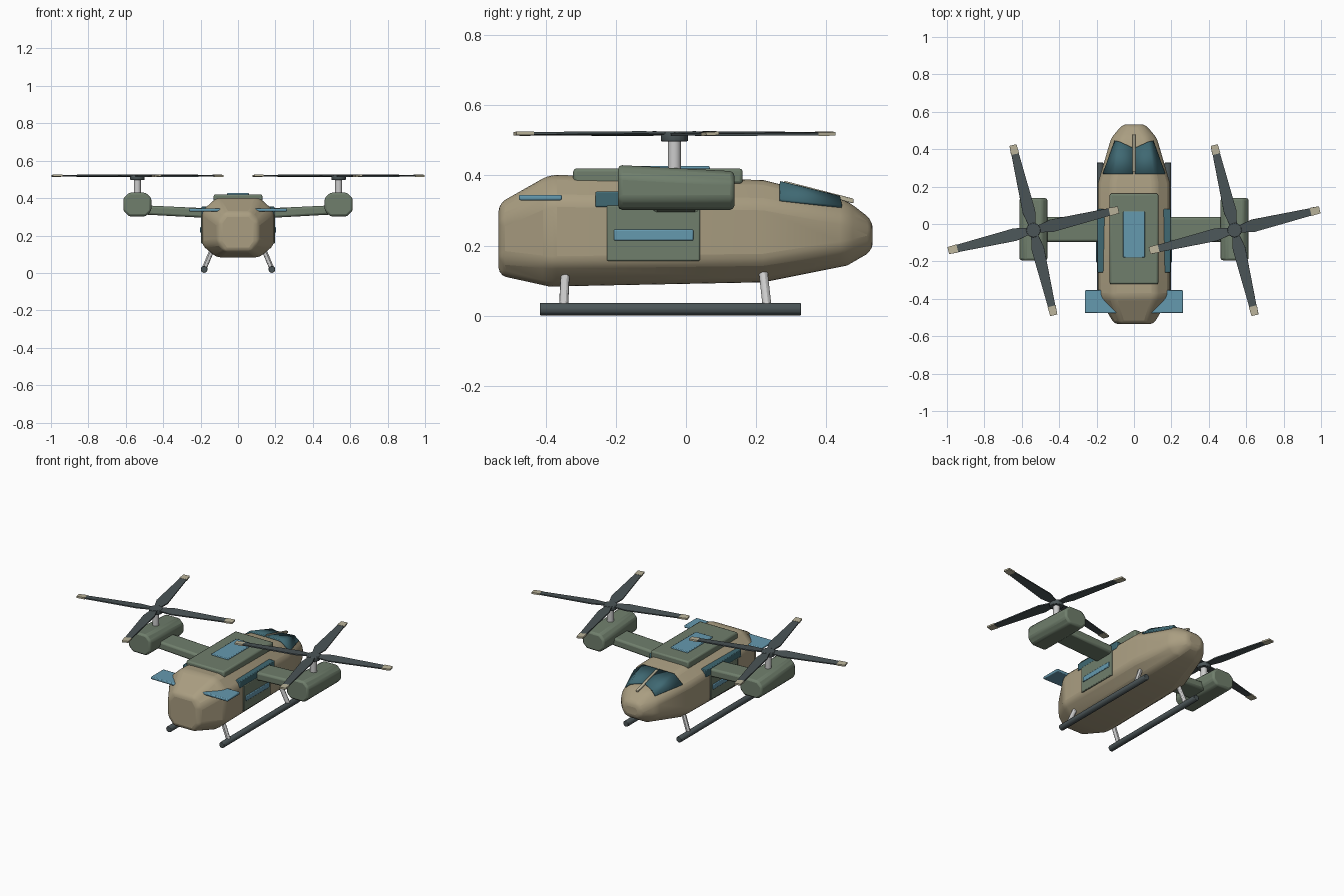
import bpy, bmesh, math
from mathutils import Vector, Matrix

if "Cube" in bpy.data.objects:
    bpy.data.objects.remove(bpy.data.objects["Cube"])


def material(name, rgb):
    m = bpy.data.materials.new(name)
    m.diffuse_color = (*rgb, 1)
    m.use_nodes = True
    m.node_tree.nodes["Principled BSDF"].inputs["Base Color"].default_value = m.diffuse_color
    return m


TAN = material("tan", (0.40, 0.34, 0.22))
GREEN = material("green", (0.16, 0.21, 0.15))
DARK = material("dark", (0.07, 0.09, 0.095))
BLUE = material("blue", (0.13, 0.32, 0.43))
TEAL = material("teal", (0.05, 0.14, 0.17))
CREAM = material("cream", (0.50, 0.46, 0.33))


def finish(name, bm, mat=None, bevel=0, segments=2):
    bmesh.ops.recalc_face_normals(bm, faces=bm.faces)
    me = bpy.data.meshes.new(name)
    bm.to_mesh(me)
    bm.free()
    ob = bpy.data.objects.new(name, me)
    bpy.context.collection.objects.link(ob)
    if mat:
        me.materials.append(mat)
    if bevel:
        b = ob.modifiers.new("bevel", 'BEVEL')
        b.width, b.segments, b.limit_method = bevel, segments, 'ANGLE'
        b.angle_limit = math.radians(20)
    bpy.ops.object.select_all(action='DESELECT')
    ob.select_set(True)
    bpy.context.view_layer.objects.active = ob
    bpy.ops.object.shade_smooth_by_angle(angle=math.radians(30))
    return ob


def loft(name, rings, mat=None, bevel=0, segments=2):
    bm = bmesh.new()
    vs = [[bm.verts.new(p) for p in r] for r in rings]
    n = len(rings[0])
    for a, b in zip(vs, vs[1:]):
        for i in range(n):
            bm.faces.new((a[i], a[(i + 1) % n], b[(i + 1) % n], b[i]))
    bm.faces.new(vs[0])
    bm.faces.new(vs[-1])
    return finish(name, bm, mat, bevel, segments)


def box(name, x, y, z, mat=None, bevel=0.004):
    ring = lambda h: [(x[0], y[0], h), (x[1], y[0], h), (x[1], y[1], h), (x[0], y[1], h)]
    return loft(name, [ring(z[0]), ring(z[1])], mat, bevel)


def rod(name, a, b, r, mat=None, sides=12, bevel=0):
    a, b = Vector(a), Vector(b)
    bm = bmesh.new()
    turn = (b - a).to_track_quat('Z', 'Y').to_matrix().to_4x4()
    bmesh.ops.create_cone(bm, cap_ends=True, segments=sides, radius1=r, radius2=r,
                          depth=(b - a).length,
                          matrix=Matrix.Translation((a + b) / 2) @ turn)
    return finish(name, bm, mat, bevel)


def octagon(y, w, zb, zt, a, top, bot, cx=0):
    # half width w, flat half width a, chamfer heights top and bot
    half = [(a, zt), (w, zt - top), (w, zb + bot), (a, zb)]
    pts = half + [(-x, z) for x, z in reversed(half)]
    return [(cx + x, y, z) for x, z in pts]


# Fuselage
loft("fuselage", [
    octagon(-0.535, 0.105, 0.115, 0.320, 0.070, 0.050, 0.050),
    octagon(-0.390, 0.192, 0.083, 0.402, 0.115, 0.070, 0.065),
    octagon(0.220, 0.192, 0.095, 0.387, 0.115, 0.065, 0.060),
    octagon(0.460, 0.122, 0.143, 0.328, 0.070, 0.050, 0.050),
    octagon(0.533, 0.060, 0.185, 0.272, 0.035, 0.025, 0.025)], TAN, 0.022, 3)

# Windshield panels following the nose slope
def nose(y, f, lift=0.003):
    t = (y - 0.22) / 0.24
    mix = lambda p, q: p + (q - p) * t
    a, w = mix(0.115, 0.070), mix(0.192, 0.122)
    zt, zs = mix(0.387, 0.328), mix(0.322, 0.278)
    return (a + (w - a) * f if f >= 0 else a * (1 + f)), y, zt + (zs - zt) * max(f, 0) + lift

for s in (1, -1):
    bm = bmesh.new()
    pts = [nose(0.268, -0.96), nose(0.268, 0), nose(0.268, 0.8),
           nose(0.444, 0.5), nose(0.438, 0), nose(0.405, -0.96)]
    v = [bm.verts.new((s * x, y, z)) for x, y, z in pts]
    bm.faces.new((v[0], v[1], v[4], v[5]))
    bm.faces.new((v[1], v[2], v[3], v[4]))
    glass = finish("windshield", bm, TEAL)
    sol = glass.modifiers.new("thickness", 'SOLIDIFY')
    sol.thickness, sol.offset = 0.012, 0
pil = lambda y, z: [(-0.008, y, z - 0.014), (0.008, y, z - 0.014), (0.008, y, z), (-0.008, y, z)]
loft("windshield_pillar", [pil(0.28, 0.385), pil(0.478, 0.334)], CREAM, 0.003)

# Roof deck and hatch
box("roof_deck", (-0.13, 0.13), (-0.322, 0.162), (0.375, 0.42), GREEN, 0.009)
box("roof_hatch", (-0.058, 0.058), (-0.18, 0.068), (0.41, 0.427), BLUE)

for s in (1, -1):
    side = lambda a, b: tuple(sorted((s * a, s * b)))
    # Cabin side panels and windows
    box("side_door", side(0.18, 0.197), (-0.226, 0.04), (0.156, 0.315), GREEN)
    box("door_window", side(0.19, 0.202), (-0.206, 0.021), (0.214, 0.246), BLUE)
    box("side_window", side(0.155, 0.195), (-0.259, 0.08), (0.31, 0.354), TEAL)

    # Landing skid and struts
    rod("skid", (s * 0.181, -0.417, 0.0185), (s * 0.181, 0.328, 0.0185), 0.0185, DARK, 12, 0.003)
    for y0, y1 in ((-0.345, -0.349), (0.221, 0.231)):
        rod("skid_strut", (s * 0.14, y0, 0.12), (s * 0.178, y1, 0.03), 0.013)

    # Tail fin
    fin = [(0.06, -0.477), (0.262, -0.477), (0.262, -0.354), (0.10, -0.354)]
    loft("tail_fin", [[(s * x, y, z) for x, y in fin] for z in (0.329, 0.345)], BLUE, 0.005)

    # Stub wing
    wing = lambda x, zb, zt: [(s * x, -0.095, zb), (s * x, 0.037, zb),
                              (s * x, 0.037, zt), (s * x, -0.095, zt)]
    loft("stub_wing", [wing(0.15, 0.293, 0.345), wing(0.50, 0.312, 0.361)], GREEN, 0.012)

    # Engine nacelle
    cx = s * 0.538
    loft("nacelle", [octagon(-0.194, 0.075, 0.302, 0.430, 0.045, 0.03, 0.03, cx),
                     octagon(0.138, 0.075, 0.302, 0.412, 0.045, 0.03, 0.03, cx)],
         GREEN, 0.012)

    # Rotor mast, hub and blades
    cy = -0.033
    rod("rotor_mast", (cx, cy, 0.40), (cx, cy, 0.50), 0.019, None, 16)
    rod("rotor_hub", (cx, cy, 0.497), (cx, cy, 0.525), 0.039, DARK, 16, 0.004)
    for k in range(4):
        turn = (Matrix.Translation((cx, cy, 0.5195))
                @ Matrix.Rotation(math.radians(13.5 + 90 * k), 4, 'Z'))

        def chord(r, c, pitch, h=0.0035):
            tilt = Matrix.Rotation(math.radians(pitch), 4, 'X')
            return [turn @ tilt @ Vector((r, y, z))
                    for y, z in ((-c, -h), (c, -h), (c, h), (-c, h))]
        loft("rotor_blade", [chord(0.02, 0.017, 6), chord(0.10, 0.034, 6),
                             chord(0.46, 0.018, 3)], DARK)
        loft("blade_tip", [chord(0.418, 0.022, 3, 0.005), chord(0.468, 0.019, 3, 0.005)], CREAM)
